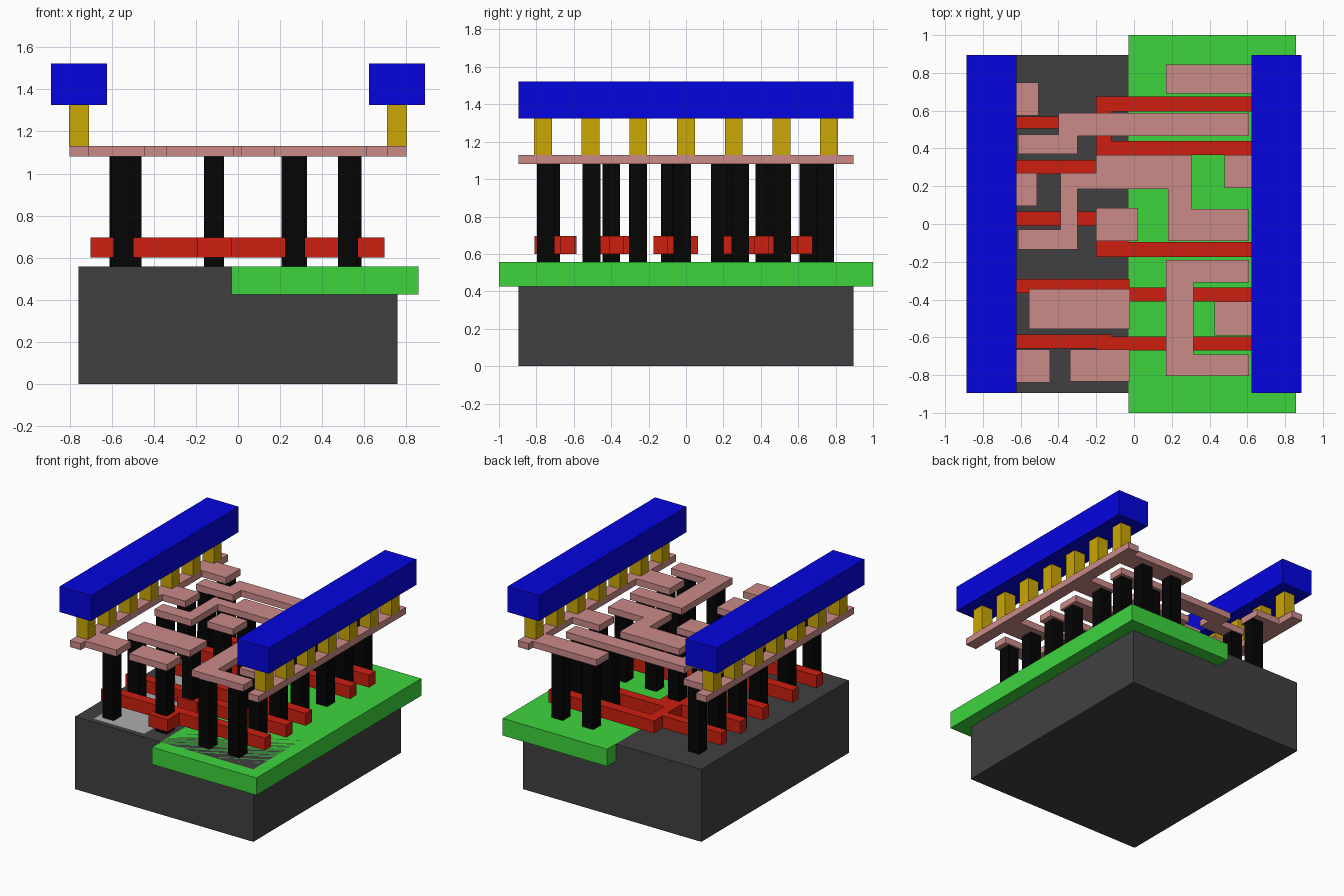
import bpy, bmesh


def mat(name, *rgb):
    m = bpy.data.materials.new(name)
    m.diffuse_color = (*[c ** 2.2 for c in rgb], 1)  # display value to linear
    return m


DARK = mat("dark_grey", .26, .26, .26)
LIGHT = mat("light_grey", .67, .67, .67)
GREEN = mat("green", .25, .83, .25)
RED = mat("red", .8, .14, .09)
BLACK = mat("black", .05, .05, .05)
PINK = mat("pink", .79, .54, .53)
GOLD = mat("gold", .79, .65, .05)
BLUE = mat("blue", .05, .05, .87)


def prism(name, outline, z0, z1, material):
    """Extrude a flat outline from z0 up to z1."""
    bm = bmesh.new()
    face = bm.faces.new([bm.verts.new((x, y, z0)) for x, y in outline])
    ext = bmesh.ops.extrude_face_region(bm, geom=[face])
    top = [v for v in ext["geom"] if isinstance(v, bmesh.types.BMVert)]
    bmesh.ops.translate(bm, verts=top, vec=(0, 0, z1 - z0))
    bmesh.ops.recalc_face_normals(bm, faces=bm.faces)
    me = bpy.data.meshes.new(name)
    bm.to_mesh(me)
    bm.free()
    me.materials.append(material)
    ob = bpy.data.objects.new(name, me)
    bpy.context.collection.objects.link(ob)
    return ob


def box(name, x0, x1, y0, y1, z0, z1, material):
    return prism(name, [(x0, y0), (x1, y0), (x1, y1), (x0, y1)], z0, z1, material)


def post(name, x, y, z0, z1, material):
    h = .0475
    return box(name, x - h, x + h, y - h, y + h, z0, z1, material)


# Substrate block, well slab and diffusion strips, all flush on top
TOP = .557
box("substrate", -.757, .757, -.895, .895, 0, TOP, DARK)
box("well", -.03, .857, -1, 1, .425, TOP, GREEN)
box("left_diffusion", -.63, -.2, -.85, .85, .5, TOP, LIGHT)
box("right_diffusion", .14, .63, -.85, .85, .5, TOP, LIGHT)

# Gate bars with jogs and contact pads
gates = [
    [(-.7, -.585), (-.12, -.585), (-.12, -.595), (.697, -.595), (.697, -.67),
     (-.03, -.67), (-.03, -.81), (-.195, -.81), (-.195, -.66), (-.7, -.66)],
    [(-.7, -.29), (-.025, -.29), (-.025, -.335), (.697, -.335), (.697, -.41),
     (-.025, -.41), (-.025, -.46), (-.195, -.46), (-.195, -.365), (-.7, -.365)],
    [(-.7, .065), (-.03, .065), (-.03, -.095), (.697, -.095), (.697, -.175),
     (-.2, -.175), (-.2, -.01), (-.7, -.01)],
    [(-.7, .265), (-.2, .265), (-.2, .2), (-.03, .2), (-.03, .365),
     (.697, .365), (.697, .44), (-.12, .44), (-.12, .595), (.697, .595),
     (.697, .675), (-.2, .675), (-.2, .57), (-.7, .57), (-.7, .505),
     (-.2, .505), (-.2, .34), (-.7, .34)],
]
for i, g in enumerate(gates):
    prism(f"gate_{i + 1}", g, .6, .695, RED)

# Contact posts between the base and the thin wiring
contacts = [
    (-.557, .655), (-.557, .42), (-.563, .18), (-.557, -.085), (-.505, -.505), (-.545, -.75),
    (-.115, -.72), (-.115, -.4), (-.115, -.025), (-.115, .265),
    (.27, -.75), (.523, -.75), (.523, -.505), (.255, -.257), (.523, -.257),
    (.28, -.02), (.54, -.02), (.54, .29), (.28, .515), (.54, .515), (.28, .745), (.54, .745),
]
for i, (x, y) in enumerate(contacts):
    post(f"contact_{i + 1}", x, y, TOP, 1.08, BLACK)

# Thin wiring: free-standing pieces
wires = [
    [(-.615, .37), (-.3, .37), (-.3, .467), (.61, .467), (.61, .588), (-.4, .588),
     (-.4, .475), (-.615, .475)],
    [(-.39, .27), (-.2, .27), (-.2, .365), (.305, .365), (.305, .08), (.605, .08),
     (.605, -.09), (.18, -.09), (.18, .185), (-.3, .185), (-.3, -.135),
     (-.615, -.135), (-.615, -.03), (-.39, -.03)],
    [(-.2, -.09), (.02, -.09), (.02, .085), (-.2, .085)],
    [(.17, -.19), (.61, -.19), (.61, -.31), (.315, -.31), (.315, -.69),
     (.61, -.69), (.61, -.805), (.17, -.805)],
    [(-.555, -.555), (-.02, -.555), (-.02, -.345), (-.555, -.345)],
    [(-.34, -.835), (-.02, -.835), (-.02, -.665), (-.34, -.665)],
]
for i, w in enumerate(wires):
    prism(f"wire_{i + 1}", w, 1.08, 1.13, PINK)

# Both sides: comb-shaped thin rail with tabs, gold vias, thick top rail
tabs = {
    "left": [(-.84, -.665, -.445), (.095, .27, -.513), (.575, .75, -.505)],
    "right": [(-.59, -.41, .425), (.19, .365, .48), (.69, .845, .17)],
}
for side, s in (("left", -1), ("right", 1)):
    inner, outer = s * .71, s * .802
    pts = [(outer, -.895), (inner, -.895)]
    for y0, y1, x in tabs[side]:
        pts += [(inner, y0), (x, y0), (x, y1), (inner, y1)]
    pts += [(inner, .895), (outer, .895)]
    prism(f"{side}_thin_rail", pts, 1.08, 1.13, PINK)
    for i in range(7):
        post(f"{side}_via_{i + 1}", s * .755, (i - 3) * .255, 1.13, 1.325, GOLD)
    box(f"{side}_top_rail", s * .623, s * .888, -.895, .895, 1.325, 1.522, BLUE)
